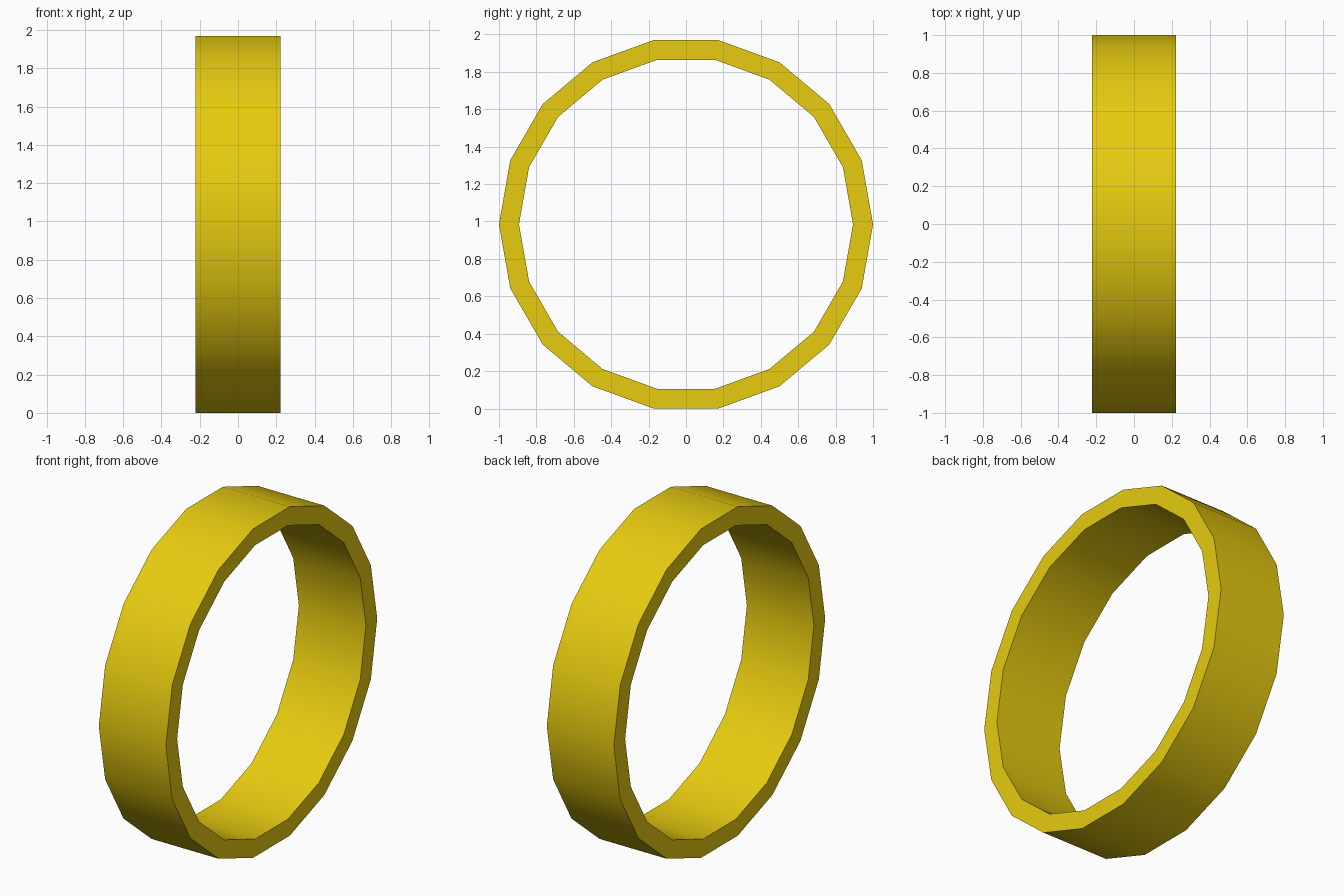
import bpy, bmesh
from math import sin, cos, pi, radians

if "Cube" in bpy.data.objects:
    bpy.data.objects.remove(bpy.data.objects["Cube"])

SIDES = 18
OUTER, INNER, HALF_W = 1.0, 0.893, 0.222
CENTRE_Z = OUTER * cos(radians(10))  # flat side rests on the ground

# Rectangular cross-section (x, radius) swept around the x axis
profile = [(-HALF_W, OUTER), (HALF_W, OUTER), (HALF_W, INNER), (-HALF_W, INNER)]

bm = bmesh.new()
rings = []
for i in range(SIDES):
    a = 2 * pi * i / SIDES
    rings.append([bm.verts.new((x, r * cos(a), r * sin(a) + CENTRE_Z)) for x, r in profile])
for i in range(SIDES):
    p, q = rings[i], rings[(i + 1) % SIDES]
    for j in range(4):
        k = (j + 1) % 4
        bm.faces.new((p[j], p[k], q[k], q[j]))
bmesh.ops.recalc_face_normals(bm, faces=bm.faces[:])

mesh = bpy.data.meshes.new("ring_band")
bm.to_mesh(mesh)
bm.free()
ring = bpy.data.objects.new("ring_band", mesh)
bpy.context.collection.objects.link(ring)

# Gold colour
gold = bpy.data.materials.new("gold")
gold.diffuse_color = (0.8, 0.6, 0.005, 1)
gold.use_nodes = True
gold.node_tree.nodes["Principled BSDF"].inputs["Base Color"].default_value = gold.diffuse_color
mesh.materials.append(gold)

# Smooth around the band, sharp at the rims
bpy.context.view_layer.objects.active = ring
ring.select_set(True)
bpy.ops.object.shade_smooth_by_angle(angle=radians(30))
